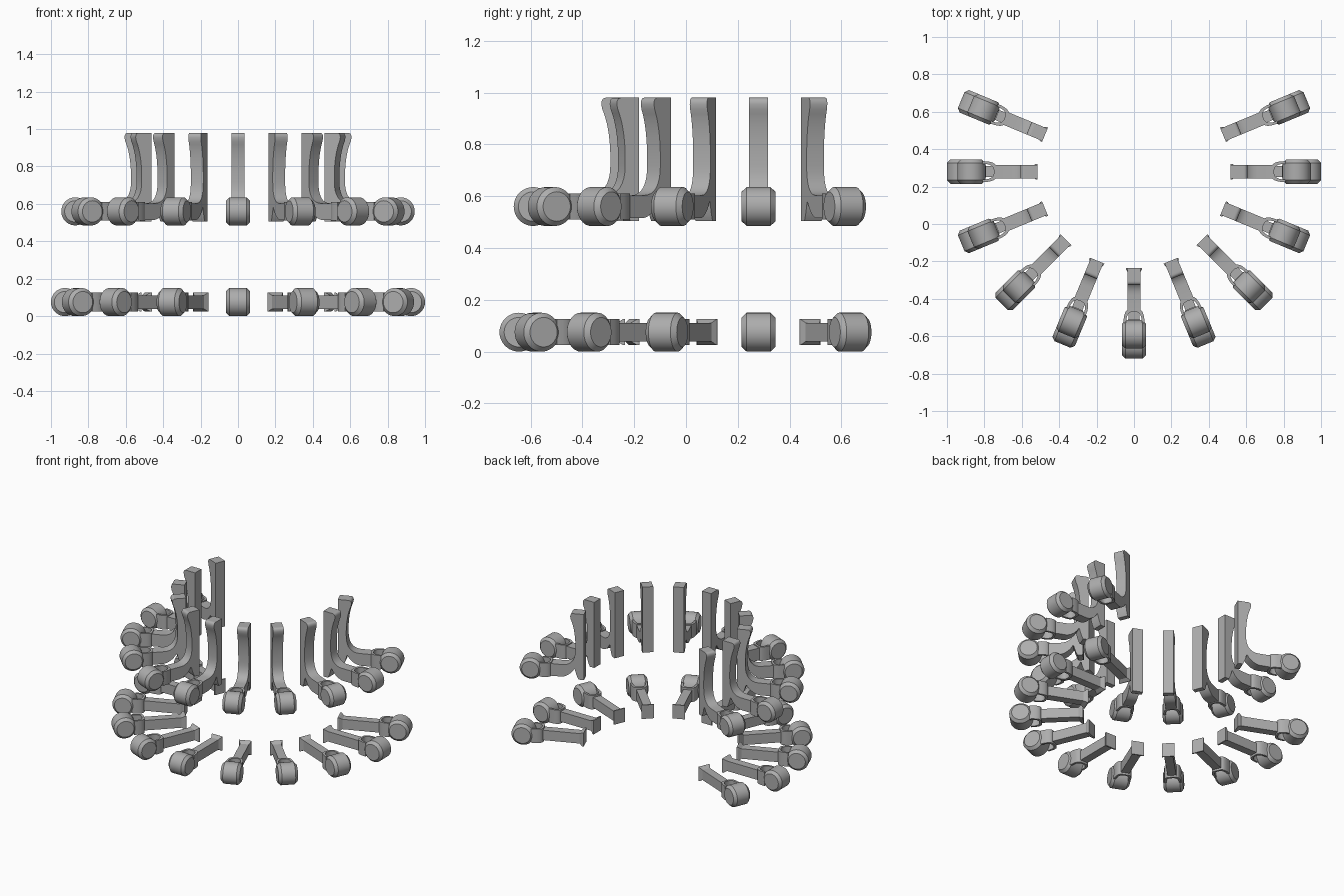
import bpy, bmesh, math
from mathutils import Vector, Matrix

cube = bpy.data.objects.get("Cube")
if cube:
    bpy.data.objects.remove(cube, do_unlink=True)

metal = bpy.data.materials.new("grey metal")
metal.use_nodes = True
grey = (0.42, 0.42, 0.42, 1)
metal.diffuse_color = grey
metal.node_tree.nodes["Principled BSDF"].inputs["Base Color"].default_value = grey

CENTRE_Y = 0.28
ANGLES = [math.radians(22.5 * i) for i in range(-9, 2)]


def prism(bm, outline, low, high, flat=False):
    """Extrude an outline: (r, z) across the width, or (r, width) upward if flat."""
    def point(a, b, c):
        return Vector((a, b, c)) if flat else Vector((a, c, b))
    start = [bm.verts.new(point(a, b, low)) for a, b in outline]
    end = [bm.verts.new(point(a, b, high)) for a, b in outline]
    bm.faces.new(start)
    bm.faces.new(end[::-1])
    for i in range(len(outline)):
        j = (i + 1) % len(outline)
        bm.faces.new((start[j], start[i], end[i], end[j]))


def curve(p0, p1, p2, steps=8):
    """Points on a quadratic bend."""
    a, b, c = Vector(p0), Vector(p1), Vector(p2)
    return [tuple(a * (1 - t) ** 2 + b * 2 * t * (1 - t) + c * t * t)
            for t in (i / steps for i in range(steps + 1))]


def place_ring(bm, name, z):
    """Turn one part into a shared mesh and set it around the arc."""
    bmesh.ops.recalc_face_normals(bm, faces=bm.faces)
    mesh = bpy.data.meshes.new(name)
    bm.to_mesh(mesh)
    bm.free()
    mesh.materials.append(metal)
    for i, angle in enumerate(ANGLES):
        ob = bpy.data.objects.new(f"{name}_{i + 1}", mesh)
        ob.location = (0, CENTRE_Y, z)
        ob.rotation_euler.z = angle
        bpy.context.collection.objects.link(ob)
    bpy.ops.object.select_all(action="DESELECT")
    ob.select_set(True)
    bpy.context.view_layer.objects.active = ob
    bpy.ops.object.shade_smooth_by_angle(angle=math.radians(30))


def roller(name, r, z):
    # chamfered drum lying across the arm
    bm = bmesh.new()
    rings = []
    for t, radius in ((-0.065, 0.057), (-0.046, 0.075), (0.046, 0.075), (0.065, 0.057)):
        ring = bmesh.ops.create_circle(
            bm, segments=40, radius=radius,
            matrix=Matrix.Translation((r, t, 0)) @ Matrix.Rotation(math.pi / 2, 4, "X"))
        rings.append(ring["verts"])
    for a, b in zip(rings, rings[1:]):
        for i in range(40):
            j = (i + 1) % 40
            bm.faces.new((a[i], a[j], b[j], b[i]))
    bm.faces.new(rings[0])
    bm.faces.new(rings[-1])
    place_ring(bm, name, z)


def yoke(name, r, z):
    # open U strap joining the drum to the arm
    def side(inset):
        start, half = r - 0.135 + inset, 0.056 - inset
        corner = curve((r - 0.06, half), (start, half), (start, half - 0.035), 6)
        return corner + [(a, -b) for a, b in reversed(corner)]
    bm = bmesh.new()
    prism(bm, side(0) + side(0.014)[::-1], -0.05, 0.05, True)
    place_ring(bm, name, z)


roller("lower_roller", 0.925, 0.075)
roller("upper_roller", 0.87, 0.56)
yoke("lower_yoke", 0.925, 0.075)
yoke("upper_yoke", 0.87, 0.56)

# straight lower arm
bm = bmesh.new()
prism(bm, [(0.525, -0.036), (0.8, -0.036), (0.8, 0.036), (0.525, 0.036)], -0.029, 0.029)
place_ring(bm, "lower_arm", 0.075)

# flared pad at the inner end of the lower arm
bm = bmesh.new()
loops = []
for r, w, h in ((0.515, 0.042, 0.05), (0.524, 0.042, 0.05), (0.545, 0.029, 0.036)):
    loops.append([bm.verts.new((r, a * w, b * h))
                  for a, b in ((-1, -1), (1, -1), (1, 1), (-1, 1))])
for a, b in zip(loops, loops[1:]):
    for i in range(4):
        j = (i + 1) % 4
        bm.faces.new((a[i], a[j], b[j], b[i]))
bm.faces.new(loops[0])
bm.faces.new(loops[-1])
place_ring(bm, "lower_pad", 0.075)

# upright bracket: post, outward sweep into the arm, arched foot
profile = [(0.515, 0.505), (0.515, 0.98), (0.582, 0.98)]
profile += curve((0.59, 0.98), (0.607, 0.978), (0.607, 0.955), 5)
profile += curve((0.603, 0.935), (0.575, 0.87), (0.572, 0.76))
profile += curve((0.572, 0.72), (0.572, 0.605), (0.66, 0.603))
profile += [(0.74, 0.603), (0.74, 0.515), (0.665, 0.515)]
profile += curve((0.645, 0.52), (0.6, 0.54), (0.58, 0.58), 5)
profile += curve((0.575, 0.575), (0.565, 0.53), (0.55, 0.505), 5)
bm = bmesh.new()
prism(bm, profile, -0.036, 0.036)
place_ring(bm, "upper_bracket", 0)
